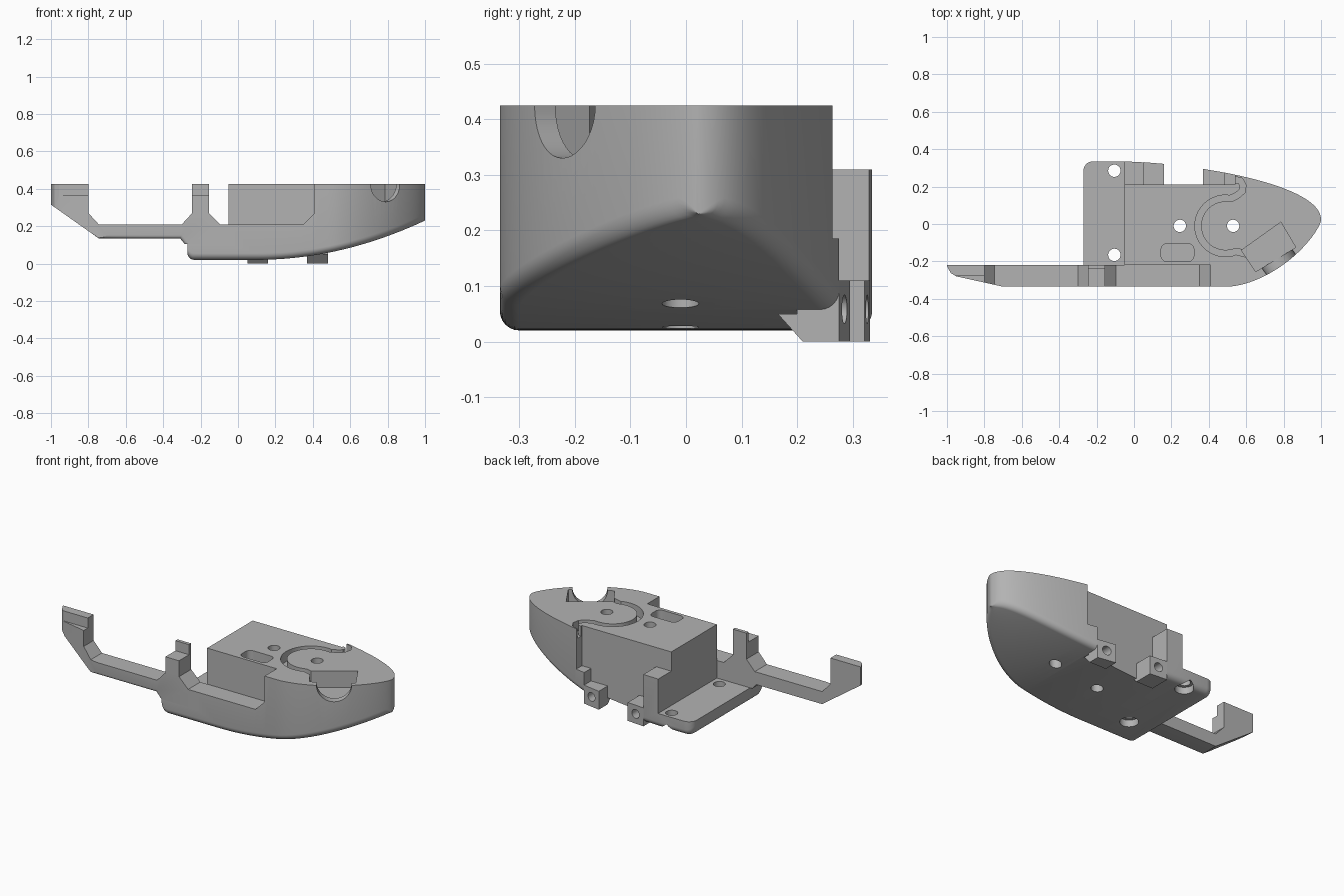
import bpy, bmesh, math
from mathutils import Vector

if "Cube" in bpy.data.objects:
    bpy.data.objects.remove(bpy.data.objects["Cube"], do_unlink=True)

grey = bpy.data.materials.new("plain grey")
grey.use_nodes = True
grey.diffuse_color = (0.45, 0.45, 0.45, 1)
grey.node_tree.nodes["Principled BSDF"].inputs["Base Color"].default_value = grey.diffuse_color

FRONT, BACK, TOP = -0.335, 0.335, 0.425


def finish(name, bm):
    bmesh.ops.recalc_face_normals(bm, faces=bm.faces)
    mesh = bpy.data.meshes.new(name)
    bm.to_mesh(mesh)
    bm.free()
    ob = bpy.data.objects.new(name, mesh)
    bpy.context.collection.objects.link(ob)
    mesh.materials.append(grey)
    return ob


def prism_bm(points, lo, hi, axis="Z"):
    """Extrude a polygon: axis Z takes (x, y), Y takes (x, z), X takes (y, z)."""
    place = {"Z": lambda a, b, c: (a, b, c), "Y": lambda a, b, c: (a, c, b),
             "X": lambda a, b, c: (c, a, b)}[axis]
    bm = bmesh.new()
    n = len(points)
    low, high = [[bm.verts.new(place(a, b, c)) for a, b in points] for c in (lo, hi)]
    bm.faces.new(low)
    bm.faces.new(high)
    for i in range(n):
        j = (i + 1) % n
        bm.faces.new((low[i], low[j], high[j], high[i]))
    bmesh.ops.recalc_face_normals(bm, faces=bm.faces)
    return bm


def prism(points, lo, hi, axis="Z"):
    return finish("cutter", prism_bm(points, lo, hi, axis))


def box(x0, x1, y0, y1, z0, z1):
    return prism([(x0, y0), (x1, y0), (x1, y1), (x0, y1)], z0, z1)


def circle(cx, cy, r, n=32, start=0.0, end=2 * math.pi):
    return [(cx + r * math.cos(start + (end - start) * i / n),
             cy + r * math.sin(start + (end - start) * i / n)) for i in range(n)]


def cut(ob, cutter):
    cutter.hide_render = True
    bpy.context.view_layer.objects.active = ob
    mod = ob.modifiers.new("cut", "BOOLEAN")
    mod.operation, mod.solver, mod.object = "DIFFERENCE", "EXACT", cutter
    bpy.ops.object.modifier_apply(modifier=mod.name)
    bpy.data.objects.remove(cutter, do_unlink=True)


def smooth(ob):
    bpy.ops.object.select_all(action="DESELECT")
    ob.select_set(True)
    bpy.context.view_layer.objects.active = ob
    bpy.ops.object.shade_smooth_by_angle(angle=math.radians(30))


# Hull outline and curved underside
def front_y(x):
    t = max(0, (x - 0.5) / 0.5)
    return 0.02 + (FRONT - 0.02) * (1 - t ** 1.7) ** 0.75


def back_y(x):
    t = max(0, (x + 0.05) / 1.05)
    y = 0.02 + (BACK - 0.02) * (1 - t ** 1.5) ** 0.47
    d = max(0, -0.22 - x)
    return y - 0.05 + math.sqrt(max(0, 0.05 ** 2 - d * d))


def under_z(x):
    z = 0.02 + 0.21 * max(0, (x - 0.1) / 0.9) ** 2
    d = max(0, -0.235 - x)
    return z + 0.035 - math.sqrt(max(0, 0.035 ** 2 - d * d))


def section(x):
    y0, y1, z = front_y(x), back_y(x), under_z(x)
    r = min(0.035, (y1 - y0) * 0.45)
    arc = [math.pi / 2 * i / 6 for i in range(7)]
    left = [(y0 + r - r * math.cos(a), z + r - r * math.sin(a)) for a in arc]
    right = [(y1 - r + r * math.cos(a), z + r - r * math.sin(a)) for a in reversed(arc)]
    return [(x, y, h) for y, h in [(y0, TOP)] + left + right + [(y1, TOP)]]


stations = [-0.27 + 0.05 * (1 - math.cos(math.pi / 2 * i / 7)) for i in range(8)]
stations += [-0.05, 0.1]
stations += [0.1 + 0.8998 * math.sin(math.pi / 2 * i / 36) for i in range(1, 37)]
bm = bmesh.new()
rings = [[bm.verts.new(p) for p in section(x)] for x in stations]
for a, b in zip(rings, rings[1:]):
    for i in range(len(a)):
        j = (i + 1) % len(a)
        bm.faces.new((a[i], a[j], b[j], b[i]))
bm.faces.new(rings[0])
bm.faces.new(rings[-1])
hull = finish("hull", bm)

# Low plate, front ledge and rear recesses
cut(hull, box(-0.5, -0.05, -0.5, 0.5, 0.105, 0.6))
cut(hull, prism([(-0.06, 0.21), (0.35, 0.21), (0.41, 0.27), (0.41, 0.6), (-0.06, 0.6)],
                -0.5, -0.22, "Y"))
cut(hull, box(-0.1, 0.05, 0.21, 0.5, 0.31, 0.6))
cut(hull, box(0.05, 0.48, 0.21, 0.5, -0.1, 0.6))
cut(hull, box(0.47, 0.54, 0.21, 0.5, 0.185, 0.6))

# Through holes, with counterbores under the plate
for x, y in [(0.245, -0.01), (0.53, -0.01), (-0.105, 0.285), (-0.105, -0.165)]:
    cut(hull, prism(circle(x, y, 0.033), -0.1, 0.6))
    if x < 0:
        cut(hull, prism(circle(x, y, 0.05), -0.1, 0.06))

# Rounded slot pocket in the deck
slot = []
for cx, cy, quarter in [(0.29, -0.135, 0), (0.175, -0.135, 1), (0.175, -0.17, 2), (0.29, -0.17, 3)]:
    a = quarter * math.pi / 2
    slot += circle(cx, cy, 0.03, 6, a, a + math.pi / 2) + circle(cx, cy, 0.03, 1, a + math.pi / 2)
cut(hull, prism(slot, 0.3, 0.6))

# Hooked wire channel
path = [(0.5, 0.235), (0.54, 0.237), (0.57, 0.23), (0.583, 0.205), (0.578, 0.175), (0.55, 0.152)]
path += circle(0.49, -0.01, 0.148, 30, math.radians(80), math.radians(300))
path += [(0.6, -0.16)]
pts = [Vector(p) for p in path]
sides = ([], [])
for i, p in enumerate(pts):
    d = (pts[min(i + 1, len(pts) - 1)] - pts[max(i - 1, 0)]).normalized()
    n = Vector((-d.y, d.x)) * 0.017
    sides[0].append(tuple(p + n))
    sides[1].append(tuple(p - n))
cut(hull, prism(sides[0] + sides[1][::-1], 0.365, 0.6))

# Angled pocket with a half-round mouth
cut(hull, prism([(0.575, -0.14), (0.785, 0.01), (0.865, -0.125), (0.65, -0.255)], 0.325, 0.6))
mouth = prism(circle(0, 0, 0.095, 40), 0, 0.4, "Y")
mouth.matrix_world.identity()
mouth.rotation_euler = (0, 0, math.radians(-145))
mouth.location = (0.715, -0.115, TOP)
bpy.context.view_layer.update()
cut(hull, mouth)
smooth(hull)

# Hinge lugs that follow the hull edge
for name, x0, x1 in [("lug_inner", 0.05, 0.16), ("lug_outer", 0.37, 0.48)]:
    y0, y1 = back_y(x0), back_y(x1)
    lug = finish(name, prism_bm([(0.165, 0.05), (0.21, 0), (0.4, 0), (0.4, 0.11),
                                 (0.2, 0.11), (0.2, 0.05)], x0, x1, "X"))
    cut(lug, prism([(x0 - 0.1, y0 + (y0 - y1) * 0.1 / (x1 - x0)), (x1 + 0.1, y1 - (y0 - y1) * 0.1 / (x1 - x0)),
                    (x1 + 0.1, 0.6), (x0 - 0.1, 0.6)], -0.1, 0.3))
    cut(lug, prism(circle((x0 + x1) / 2, 0.058, 0.026), 0.215, 0.6, "Y"))
    smooth(lug)

# Long arm with two upright clips
outline = [(-1, TOP), (-0.8, TOP), (-0.8, 0.27), (-0.745, 0.21), (-0.3, 0.21), (-0.245, 0.27),
           (-0.245, TOP), (-0.155, TOP), (-0.155, 0.27), (-0.095, 0.21), (-0.05, 0.21),
           (-0.05, 0.105), (-0.285, 0.105), (-0.31, 0.135), (-0.745, 0.135), (-1, 0.315)]
bm = prism_bm(outline, FRONT, -0.22, "Y")
lower = [e for e in bm.edges if all(v.co.y < -0.3 for v in e.verts)
         and any(f.normal.z < -0.3 for f in e.link_faces)
         and min(v.co.x for v in e.verts) < -0.3]
bmesh.ops.bevel(bm, geom=lower, offset=0.018, segments=4, affect="EDGES", profile=0.5)
arm = finish("arm", bm)
cut(arm, prism([(-1.1, -0.4), (-0.7, -0.4), (-0.7, FRONT), (-0.95, -0.28), (-0.98, -0.262),
                (-1.0, -0.225), (-1.1, -0.225)], -0.1, 0.6))
cut(arm, box(-0.26, -0.14, -0.4, -0.24, 0.365, 0.6))
cut(arm, box(-0.96, -0.78, -0.4, -0.275, 0.365, 0.6))
smooth(arm)
